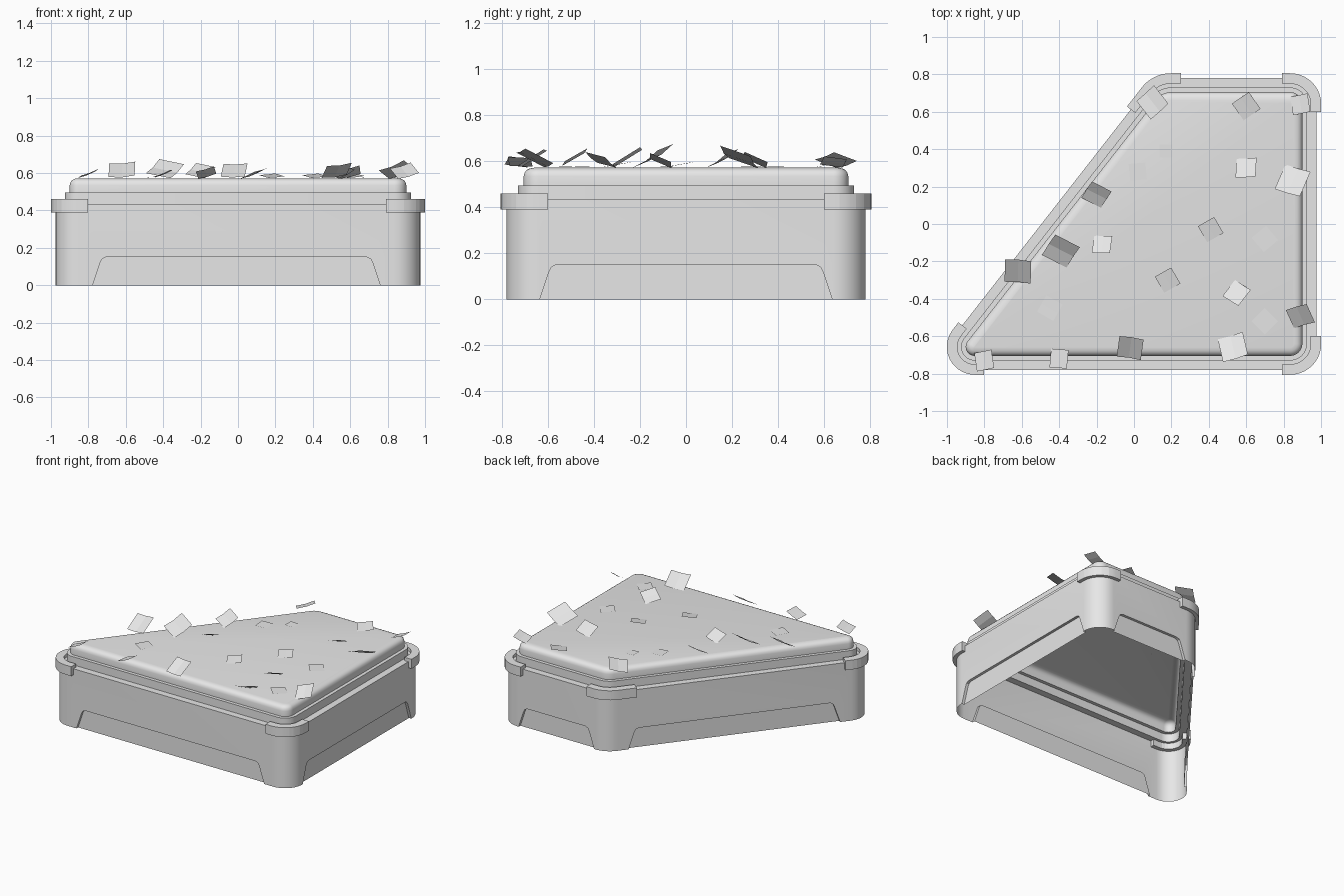
import bpy, bmesh
from math import cos, sin, radians
from mathutils import Matrix, Vector

cube = bpy.data.objects.get("Cube")
if cube:
    bpy.data.objects.remove(cube, do_unlink=True)

grey = bpy.data.materials.new("plain grey")
grey.use_nodes = True
grey.diffuse_color = (0.8, 0.8, 0.8, 1)
grey.node_tree.nodes["Principled BSDF"].inputs["Base Color"].default_value = grey.diffuse_color

# Plan corners, counter-clockwise: centre x, y, radius, start and end angle
SLANT = 142
CORNERS = [(-0.852, -0.657, 0.123, SLANT, 270),
           (0.835, -0.64, 0.14, 270, 360),
           (0.835, 0.64, 0.14, 0, 90),
           (0.197, 0.61, 0.17, 90, SLANT)]
# Distance from each corner to the recess on the wall that follows it
FEET = [0.075, 0.005, 0.01, 0.08]
WALL_TOP = 0.435
RECESS = 0.02
STEPS = 10


def arc(corner, grow):
    x, y, r, a0, a1 = corner
    angles = [radians(a0 + (a1 - a0) * i / STEPS) for i in range(STEPS + 1)]
    return [Vector((x + (r + grow) * cos(a), y + (r + grow) * sin(a), 0)) for a in angles]


def outline(grow):
    return [p for c in CORNERS for p in arc(c, grow)]


def lift(p, z):
    return Vector((p.x, p.y, z))


def add_face(bm, points):
    return bm.faces.new([bm.verts.new(p) for p in points])


def add_loft(bm, low, high):
    n = len(low)
    for i in range(n):
        j = (i + 1) % n
        add_face(bm, [low[i], low[j], high[j], high[i]])


def finish(name, bm, smooth=True):
    bmesh.ops.remove_doubles(bm, verts=bm.verts, dist=0.0002)
    mesh = bpy.data.meshes.new(name)
    bm.to_mesh(mesh)
    bm.free()
    mesh.materials.append(grey)
    obj = bpy.data.objects.new(name, mesh)
    bpy.context.collection.objects.link(obj)
    if smooth:
        bpy.ops.object.select_all(action='DESELECT')
        obj.select_set(True)
        bpy.context.view_layer.objects.active = obj
        bpy.ops.object.shade_smooth_by_angle(angle=radians(35))
    return obj


# Base wall: rounded corners and straight sides with a shallow arched recess
bm = bmesh.new()
for i, corner in enumerate(CORNERS):
    pts = arc(corner, 0)
    for p, q in zip(pts, pts[1:]):
        add_face(bm, [p, q, lift(q, WALL_TOP), lift(p, WALL_TOP)])
    start, end = pts[-1], arc(CORNERS[(i + 1) % 4], 0)[0]
    along = (end - start).normalized()
    inward = Vector((-along.y, along.x, 0)) * RECESS
    up = Vector((0, 0, 1))
    foot = FEET[i]
    half = [(foot, 0), (foot + 0.04, 0.12), (foot + 0.05, 0.14), (foot + 0.07, 0.15)]
    arch = [start + along * s + up * z for s, z in half]
    arch += [end - along * s + up * z for s, z in reversed(half)]
    back = [p + inward for p in arch]
    add_face(bm, [start] + arch + [end, lift(end, WALL_TOP), lift(start, WALL_TOP)])
    for k in range(len(arch) - 1):
        add_face(bm, [arch[k], back[k], back[k + 1], arch[k + 1]])
    add_face(bm, back[::-1])

# Flat rim on top of the wall, and the raised step inside it
profile = [(0, WALL_TOP), (-0.05, WALL_TOP), (-0.05, 0.495), (-0.075, 0.495)]
loops = [[lift(p, z) for p in outline(g)] for g, z in profile]
for low, high in zip(loops, loops[1:]):
    add_loft(bm, low, high)
finish("base_shell", bm)

# Soft-edged top panel
bm = bmesh.new()
profile = [(-0.075, 0.495), (-0.075, 0.535), (-0.079, 0.551), (-0.088, 0.562),
           (-0.102, 0.569), (-0.12, 0.572)]
loops = [[lift(p, z) for p in outline(g)] for g, z in profile]
for low, high in zip(loops, loops[1:]):
    add_loft(bm, low, high)
add_face(bm, loops[-1])
finish("top_panel", bm)


# Corner caps wrapping the top edge of the wall
def corner_cap(name, corner, before, after):
    def line(grow):
        pts = arc(corner, grow)
        first, last = radians(corner[3]), radians(corner[4])
        lead = pts[0] - Vector((-sin(first), cos(first), 0)) * before
        tail = pts[-1] + Vector((-sin(last), cos(last), 0)) * after
        return [lead] + pts + [tail]

    bm = bmesh.new()
    outer, inner = line(0.026), line(-0.03)
    rings = [[lift(o, 0.39), lift(o, 0.46), lift(i, 0.46), lift(i, 0.39)]
             for o, i in zip(outer, inner)]
    for a, b in zip(rings, rings[1:]):
        add_loft(bm, b, a)
    add_face(bm, rings[0][::-1])
    add_face(bm, rings[-1])
    bmesh.ops.recalc_face_normals(bm, faces=bm.faces)
    finish(name, bm)


corner_cap("front_right_cap", CORNERS[0], 0.05, 0.05)
corner_cap("front_left_cap", CORNERS[1], 0.045, 0.04)
corner_cap("back_left_cap", CORNERS[2], 0.04, 0.045)
corner_cap("back_right_cap", CORNERS[3], 0.055, 0.13)

# Loose scraps on the top: x, y, size, turn; grouped by lean direction and tilt
SCRAPS = {
    (0, 1): [(.02, .28, .09, 5), (.17, .39, .07, 0), (-.45, -.45, .1, 60),
             (.7, -.08, .1, 40), (.7, -.52, .1, 45)],
    (-90, 10): [(.41, -.03, .1, 30), (.18, -.3, .1, 30), (.6, .63, .11, 35)],
    (-100, 32): [(-.62, -.25, .14, -3), (.89, -.49, .12, 20), (-.02, -.66, .13, -8),
                 (-.2, .16, .12, 60), (-.39, -.14, .15, 60)],
    (120, 28): [(.6, .3, .11, 0), (.85, .23, .15, -20), (.53, -.66, .14, 15),
                (.55, -.37, .11, -35), (-.17, -.11, .1, -5)],
    (170, 22): [(-.8, -.73, .1, 10), (-.4, -.72, .1, -5), (.1, .65, .13, 40),
                (.89, .64, .1, 10)],
}
for (lean, tilt), items in SCRAPS.items():
    axis = Vector((-sin(radians(lean)), cos(radians(lean)), 0))
    for x, y, size, turn in items:
        bm = bmesh.new()
        bmesh.ops.create_grid(bm, x_segments=2, y_segments=1, size=size / 2)
        for v in bm.verts:
            v.co.z += v.co.x ** 2 * tilt / 20
        height = 0.576 + sin(radians(tilt)) * size / 2
        bm.transform(Matrix.Translation((x, y, height))
                     @ Matrix.Rotation(radians(tilt), 4, axis)
                     @ Matrix.Rotation(radians(turn), 4, 'Z'))
        finish("scrap", bm, smooth=False)
